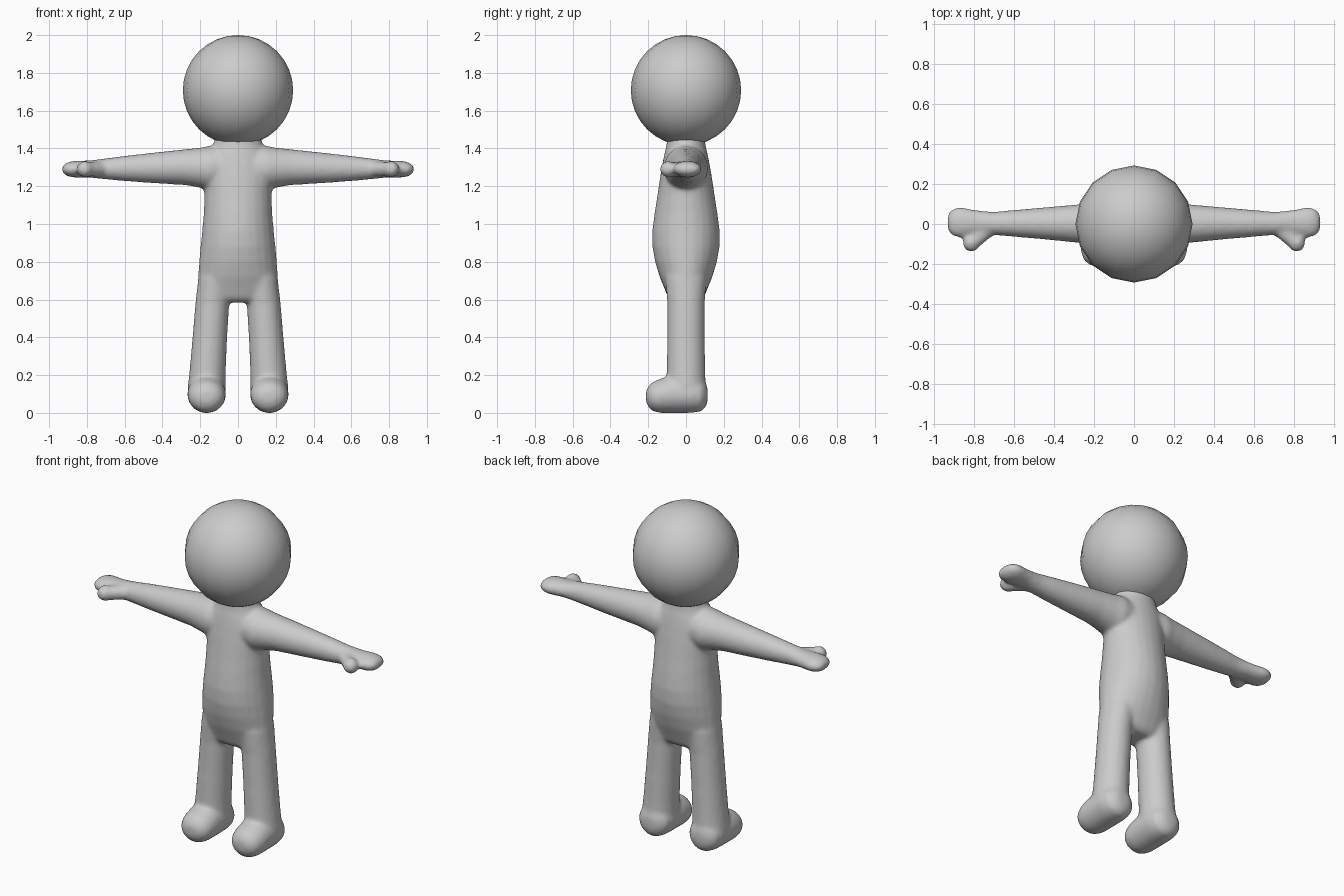
import bpy, bmesh
from math import cos, sin, tau
from mathutils import Vector

N = 24


def loft(bm, sections, u, v):
    """Closed tube through sections (centre, radius along u, radius along v)."""
    u, v = Vector(u), Vector(v)
    rings = []
    for c, ru, rv in sections:
        rings.append([bm.verts.new(Vector(c) + u * ru * cos(tau * i / N) + v * rv * sin(tau * i / N))
                      for i in range(N)])
    faces = [bm.faces.new((a[i], a[(i + 1) % N], b[(i + 1) % N], b[i]))
             for a, b in zip(rings, rings[1:]) for i in range(N)]
    faces += [bm.faces.new(rings[0]), bm.faces.new(rings[-1])]
    bmesh.ops.recalc_face_normals(bm, faces=faces)


X, Y, Z = (1, 0, 0), (0, 1, 0), (0, 0, 1)
bm = bmesh.new()

# torso: z, half width, half depth
torso = [(0.585, 0.17, 0.07), (0.61, 0.20, 0.095), (0.66, 0.213, 0.115), (0.72, 0.211, 0.14),
         (0.80, 0.206, 0.164), (0.88, 0.199, 0.178), (0.96, 0.19, 0.179), (1.05, 0.182, 0.168),
         (1.15, 0.178, 0.152), (1.25, 0.182, 0.137), (1.32, 0.178, 0.125), (1.37, 0.16, 0.115),
         (1.41, 0.135, 0.105), (1.45, 0.122, 0.10), (1.50, 0.12, 0.10)]
loft(bm, [((0, 0, z), w, d) for z, w, d in torso], X, Y)

for s in (-1, 1):
    # leg: z, centre x, half width, half depth
    leg = [(0.08, 0.166, 0.095, 0.10), (0.14, 0.166, 0.100, 0.105), (0.22, 0.161, 0.096, 0.102),
           (0.40, 0.149, 0.092, 0.099), (0.58, 0.136, 0.09, 0.099), (0.72, 0.118, 0.092, 0.11)]
    loft(bm, [((s * x, 0, z), w, d) for z, x, w, d in leg], X, Y)
    # foot: y, centre z, half width, half height
    foot = [(-0.212, 0.088, 0.03, 0.025), (-0.203, 0.086, 0.058, 0.05), (-0.18, 0.086, 0.085, 0.076),
            (-0.14, 0.09, 0.099, 0.09), (-0.09, 0.098, 0.102, 0.099), (0.03, 0.10, 0.102, 0.10),
            (0.08, 0.095, 0.09, 0.088), (0.105, 0.095, 0.06, 0.065), (0.115, 0.095, 0.03, 0.03)]
    loft(bm, [((s * 0.166, y, z), w, h) for y, z, w, h in foot], X, Z)
    # arm and palm: x, centre y, half depth, centre z, half height
    arm = [(0.08, 0, 0.11, 1.30, 0.11), (0.15, 0, 0.118, 1.296, 0.118), (0.20, 0, 0.108, 1.298, 0.106),
           (0.28, 0.002, 0.096, 1.301, 0.095), (0.45, 0.003, 0.08, 1.297, 0.081),
           (0.60, 0.003, 0.067, 1.294, 0.067), (0.70, 0.003, 0.058, 1.292, 0.056),
           (0.78, 0.006, 0.062, 1.291, 0.046), (0.87, 0.008, 0.077, 1.29, 0.044),
           (0.905, 0.008, 0.068, 1.29, 0.037), (0.925, 0.008, 0.048, 1.29, 0.022),
           (0.932, 0.008, 0.025, 1.29, 0.01)]
    loft(bm, [((s * x, y, z), d, h) for x, y, d, z, h in arm], Y, Z)
    # thumb, pointing forward and out
    a, b = Vector((s * 0.72, -0.02, 1.29)), Vector((s * 0.842, -0.12, 1.29))
    side = (b - a).normalized().cross(Vector(Z))
    thumb = [(0, 0.04), (0.55, 0.039), (0.8, 0.044), (0.93, 0.034), (1.02, 0.014)]
    loft(bm, [(a.lerp(b, t), r, r) for t, r in thumb], side, Z)

mesh = bpy.data.meshes.new("body")
bm.to_mesh(mesh)
bm.free()
body = bpy.data.objects.new("body", mesh)
bpy.context.collection.objects.link(body)

# fuse the limbs into one skin and soften the joints
rm = body.modifiers.new("fuse", 'REMESH')
rm.mode = 'VOXEL'
rm.voxel_size = 0.011
rm.use_smooth_shade = True
sm = body.modifiers.new("soften", 'SMOOTH')
sm.factor = 0.5
sm.iterations = 10

# head
bpy.ops.mesh.primitive_uv_sphere_add(segments=16, ring_count=16, radius=0.292, location=(0, 0, 1.708))
head = bpy.context.object
head.name = "head"
bpy.ops.object.shade_smooth()
